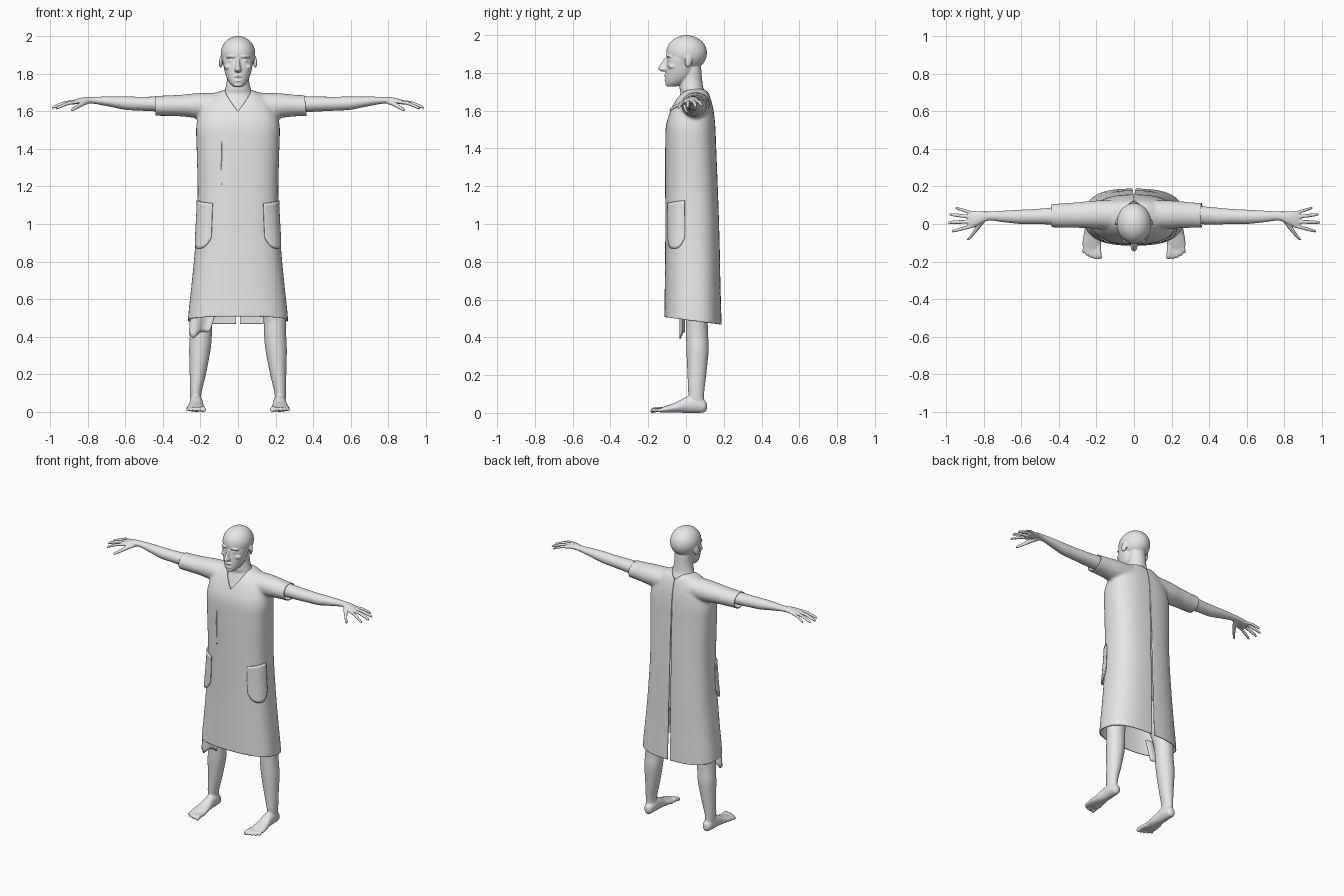
import bpy, bmesh
from math import sin, cos, pi, radians, copysign
from mathutils import Matrix, Vector, Euler

cube = bpy.data.objects.get("Cube")
if cube:
    bpy.data.objects.remove(cube, do_unlink=True)

grey = bpy.data.materials.new("plain grey")
grey.use_nodes = True
grey.diffuse_color = (0.8, 0.8, 0.8, 1)
grey.node_tree.nodes["Principled BSDF"].inputs["Base Color"].default_value = (0.8, 0.8, 0.8, 1)


def resample(rows, n=5):
    """Smooth curve through the rows of a loft."""
    out, last = [], len(rows) - 1
    for i in range(last):
        quad = (rows[max(i - 1, 0)], rows[i], rows[i + 1], rows[min(i + 2, last)])
        for k in range(n):
            t = k / n
            out.append([b + 0.5 * t * (c - a + t * (2*a - 5*b + 4*c - d + t * (3*(b - c) + d - a)))
                        for a, b, c, d in zip(*quad)])
    return out + [list(rows[-1])]


def span(z, cx, rx, front, back):
    return (z, cx, rx, (front + back) / 2, (back - front) / 2)


def rim(row, angle, power):
    """Point on a rounded cross-section: row is (t, centre, radius, centre, radius)."""
    c, s = cos(angle), sin(angle)
    return (row[1] + row[2] * copysign(abs(c) ** (2 / power), c),
            row[3] + row[4] * copysign(abs(s) ** (2 / power), s))


def loft(bm, rows, axis=2, power=2, sides=28):
    rings = []
    for row in resample(rows):
        ring = []
        for k in range(sides):
            co = list(rim(row, 2 * pi * k / sides, power))
            co.insert(axis, row[0])
            ring.append(bm.verts.new(co))
        rings.append(ring)
    for a, b in zip(rings, rings[1:]):
        for k in range(sides):
            j = (k + 1) % sides
            bm.faces.new((a[k], a[j], b[j], b[k]))
    bm.faces.new(rings[0])
    bm.faces.new(rings[-1])


def ball(bm, co, size, turn=(0, 0, 0)):
    bmesh.ops.create_icosphere(bm, subdivisions=4, radius=1,
                               matrix=Matrix.LocRotScale(Vector(co), Euler(turn), Vector(size)))


def finish(bm, name, voxel=0, smooth=0, mirror=False, thick=0):
    bmesh.ops.recalc_face_normals(bm, faces=bm.faces)
    for f in bm.faces:
        f.smooth = True
    mesh = bpy.data.meshes.new(name)
    bm.to_mesh(mesh)
    bm.free()
    mesh.materials.append(grey)
    ob = bpy.data.objects.new(name, mesh)
    bpy.context.collection.objects.link(ob)
    if voxel:
        m = ob.modifiers.new("fuse", 'REMESH')
        m.mode, m.voxel_size, m.use_smooth_shade = 'VOXEL', voxel, True
    if smooth:
        m = ob.modifiers.new("soften", 'SMOOTH')
        m.factor, m.iterations = 0.5, smooth
    if mirror:
        ob.modifiers.new("mirror", 'MIRROR')
    if thick:
        m = ob.modifiers.new("cloth", 'SOLIDIFY')
        m.thickness, m.offset = thick, -1
    return ob


def patch(name, point, nu, nv, thick=0.005):
    bm = bmesh.new()
    grid = [[bm.verts.new(point(u / nu, v / nv)) for u in range(nu + 1)] for v in range(nv + 1)]
    for a, b in zip(grid, grid[1:]):
        for k in range(nu):
            bm.faces.new((a[k], a[k + 1], b[k + 1], b[k]))
    return finish(bm, name, thick=thick)


# Head, neck and upper chest
bm = bmesh.new()
loft(bm, [span(1.5, 0, .15, -.085, .13), span(1.58, 0, .15, -.073, .13),
          span(1.64, 0, .13, -.05, .118), span(1.69, 0, .085, -.03, .105),
          span(1.72, 0, .068, -.034, .092), span(1.77, 0, .058, -.03, .085),
          span(1.83, 0, .055, -.02, .08)])
ball(bm, (0, .003, 1.905), (.092, .108, .095))
loft(bm, [span(1.728, 0, .022, -.1, -.05), span(1.75, 0, .045, -.108, 0),
          span(1.79, 0, .065, -.108, .04), span(1.84, 0, .077, -.104, .05),
          span(1.88, 0, .082, -.098, .05), span(1.94, 0, .07, -.085, .04)], power=2.2)
loft(bm, [span(1.808, 0, .012, -.128, -.09), span(1.82, 0, .019, -.146, -.08),
          span(1.845, 0, .012, -.136, -.08), span(1.88, 0, .009, -.112, -.08)])
ball(bm, (0, -.102, 1.786), (.024, .015, .007))
ball(bm, (0, -.1, 1.762), (.021, .014, .007))
ball(bm, (0, -.092, 1.741), (.024, .017, .014))
for s in (-1, 1):
    ball(bm, (s * .036, -.085, 1.868), (.015, .013, .01))
    ball(bm, (s * .036, -.088, 1.889), (.03, .017, .007), (0, s * .1, s * .3))
    ball(bm, (s * .05, -.07, 1.835), (.022, .025, .016))
    ball(bm, (s * .091, .013, 1.862), (.008, .02, .033), (radians(-12), 0, s * .35))
finish(bm, "head_and_neck", 0.004, 3)

# Torso under the cloth
bm = bmesh.new()
loft(bm, [span(.78, 0, .18, -.07, .13), span(1, 0, .185, -.08, .14), span(1.2, 0, .17, -.08, .13),
          span(1.4, 0, .185, -.085, .135), span(1.58, 0, .165, -.065, .125)])
finish(bm, "torso")

# Arms with hands
bm = bmesh.new()
loft(bm, [(.15, .055, .06, 1.63, .055), (.3, .05, .05, 1.636, .046), (.42, .043, .046, 1.638, .04),
          (.52, .04, .04, 1.64, .037), (.6, .038, .038, 1.643, .035), (.69, .04, .031, 1.652, .026),
          (.77, .042, .024, 1.658, .018), (.82, .033, .034, 1.658, .016),
          (.865, .025, .045, 1.65, .013), (.885, .025, .038, 1.645, .009)], axis=0)
fingers = [((.85, -.008, 1.65), (.97, -.04, 1.613), .0095), ((.86, .013, 1.65), (.99, .008, 1.618), .01),
           ((.86, .036, 1.65), (.985, .052, 1.62), .0095), ((.85, .056, 1.65), (.95, .086, 1.625), .0085)]
for a, b, r in fingers:
    rows = []
    for t, w in ((0, 1.1), (.35, 1), (.55, 1.05), (.9, .85), (1, .45)):
        p = Vector(a).lerp(Vector(b), t)
        rows.append((p.x, p.y, r * w, p.z + .008 * sin(pi * t), r * w))
    loft(bm, rows, axis=0, sides=14)
loft(bm, [(.03, .8, .018, 1.652, .014), (-.01, .825, .016, 1.642, .013), (-.045, .85, .012, 1.627, .011),
          (-.078, .878, .009, 1.61, .009), (-.087, .886, .004, 1.605, .004)], axis=1, sides=14)
finish(bm, "arms", 0.0045, 2, mirror=True)

# Legs with feet
bm = bmesh.new()
loft(bm, [span(.03, .223, .028, .02, .098), span(.1, .225, .031, .012, .096),
          span(.2, .214, .043, .008, .107), span(.33, .203, .057, .002, .12),
          span(.42, .197, .059, 0, .117), span(.52, .193, .062, -.005, .116),
          span(.7, .16, .075, -.05, .13), span(.9, .115, .1, -.075, .135)])
loft(bm, [(.11, .222, .012, .035, .018), (.095, .222, .028, .036, .034), (.05, .222, .034, .046, .046),
          (0, .222, .036, .042, .042), (-.05, .224, .043, .029, .028), (-.1, .225, .05, .02, .019),
          (-.138, .225, .046, .014, .012)], axis=1)
for x0, x1, tip, r in ((.19, .184, -.186, .014), (.21, .207, -.188, .01), (.227, .228, -.181, .01),
                       (.244, .248, -.17, .0095), (.259, .266, -.155, .0095)):
    loft(bm, [(-.1, x0, r, .016, r), (tip + .03, (x0 + x1) / 2, r, .017, r),
              (tip + .007, x1, r, .012, r), (tip, x1, r * .5, .011, r * .5)], axis=1, sides=14)
finish(bm, "legs", 0.0055, 2, mirror=True)

# Gown: body and sleeves fused, then opened at hem, cuffs, neck and back
body = [span(.4, 0, .272, -.117, .19), span(.52, 0, .264, -.115, .187), span(.7, 0, .245, -.112, .182),
        span(.9, 0, .227, -.11, .178), span(1.15, 0, .215, -.11, .17), span(1.4, 0, .22, -.11, .16),
        span(1.52, 0, .222, -.106, .155), span(1.6, 0, .2, -.082, .146), span(1.66, 0, .16, -.052, .132),
        span(1.7, 0, .11, -.02, .115), span(1.716, 0, .06, .01, .09)]
bm = bmesh.new()
loft(bm, body, power=2.6, sides=48)
sleeve = [(0, .05, .08, 1.63, .07), (.2, .05, .075, 1.63, .067), (.3, .048, .068, 1.63, .058),
          (.4, .045, .064, 1.629, .054), (.5, .045, .062, 1.628, .053)]
loft(bm, [(-r[0], *r[1:]) for r in sleeve[:0:-1]] + sleeve, axis=0)
gown = finish(bm, "gown", 0.01, 4)
bpy.context.view_layer.objects.active = gown
for m in list(gown.modifiers):
    bpy.ops.object.modifier_apply(modifier=m.name)

bm = bmesh.new()
bm.from_mesh(gown.data)


def cut(co, normal, trim=False):
    bmesh.ops.bisect_plane(bm, geom=bm.verts[:] + bm.edges[:] + bm.faces[:], plane_co=co,
                           plane_no=normal, clear_outer=trim, dist=1e-5)


cut((0, -.11, .507), (0, -.13, -1), True)
cut((-.44, 0, 1.63), (-1, 0, 0), True)
cut((.36, 0, 1.63), (1, 0, .1), True)
for s in (-1, 1):
    cut((0, -.08, 1.6), (s * 1.1, .4, -1))
    cut((s * .014, 0, 0), (s, 0, .008))
waste = []
for f in bm.faces:
    c = f.calc_center_median()
    neck = c.z > 1.6 + 1.1 * abs(c.x) + .4 * (c.y + .08)
    slit = c.y > .05 and abs(c.x) < .014 - .008 * c.z
    if neck or slit:
        waste.append(f)
bmesh.ops.delete(bm, geom=waste, context='FACES')
for f in bm.faces:
    f.smooth = True
bm.to_mesh(gown.data)
bm.free()
cloth = gown.modifiers.new("cloth", 'SOLIDIFY')
cloth.thickness, cloth.offset = 0.006, -1

# Pockets and chest seam follow the gown body
fine_body = resample(body, 12)


def on_gown(angle, z, lift):
    row = min(fine_body, key=lambda r: abs(r[0] - z))
    grown = (row[0], row[1], row[2] + lift, row[3], row[4] + lift)
    return (*rim(grown, angle, 2.6), z)


for side, label in ((1, "right"), (-1, "left")):
    def pocket(u, v, side=side):
        low = .87 + .06 * abs(2 * u - 1) ** 3
        x, y, z = on_gown(radians(-122 - 48 * u), low + (1.11 + .015 * u - low) * v,
                          .007 + .008 * sin(pi * u) * (1 - v))
        return (side * x, y, z)
    patch(label + "_pocket", pocket, 16, 14, 0.008)
patch("chest_seam", lambda u, v: on_gown(radians(-107 - u), 1.21 + .23 * v, .003), 1, 10)


# Loose cloth corner hanging below the hem
def corner(u, v):
    low = .39 + .035 * min(1, 3 * abs(u - .22))
    return (-.25 - .012 * (1 - v) + u * (.11 + .03 * v), -.022 - .012 * sin(2 * pi * u), low + (.56 - low) * v)


patch("hanging_cloth_corner", corner, 14, 6)
